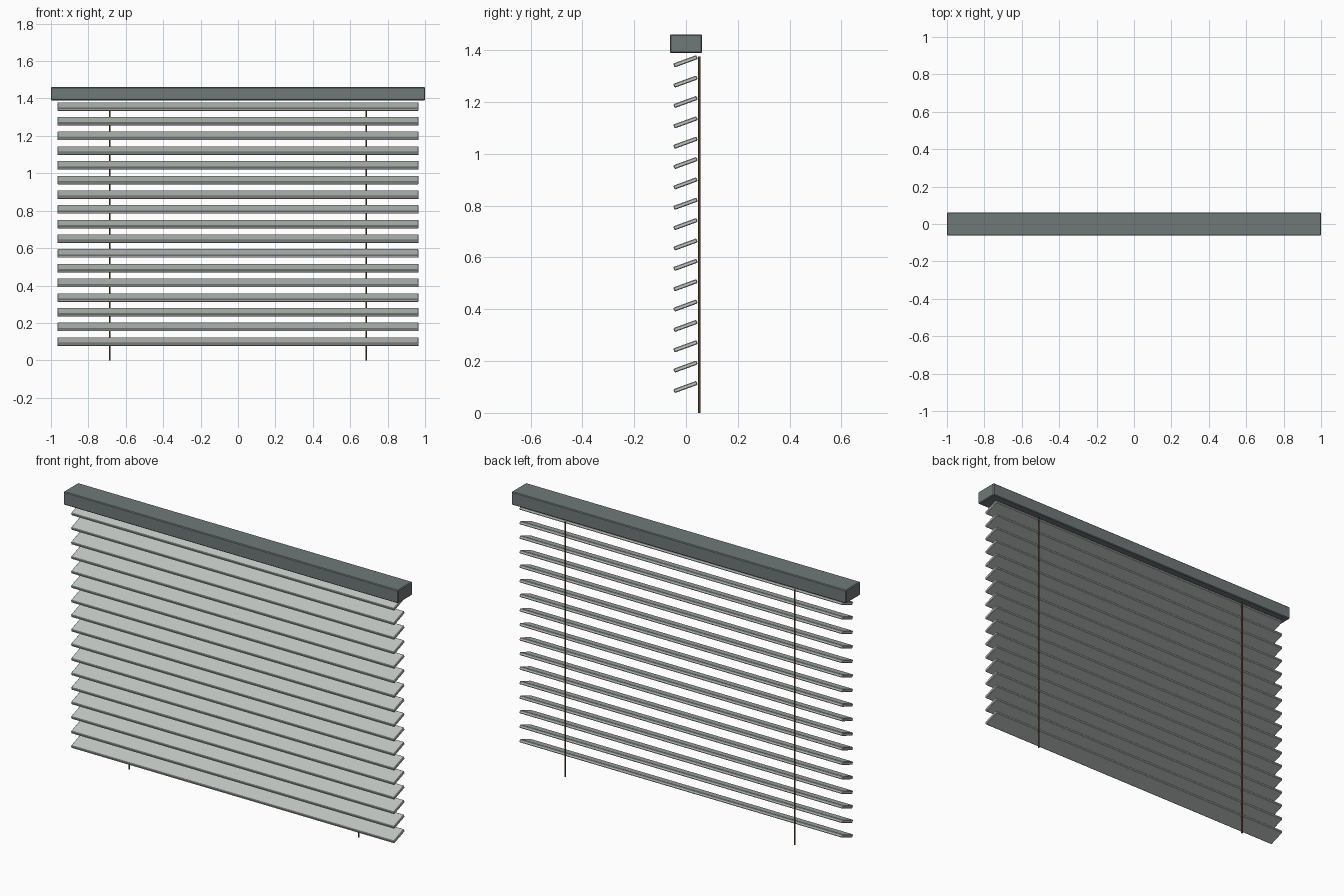
import bpy
from math import radians

if "Cube" in bpy.data.objects:
    bpy.data.objects.remove(bpy.data.objects["Cube"])


def material(name, rgb):
    m = bpy.data.materials.new(name)
    m.diffuse_color = (*rgb, 1)
    m.use_nodes = True
    m.node_tree.nodes["Principled BSDF"].inputs["Base Color"].default_value = m.diffuse_color
    return m


rail_mat = material("dark_grey", (0.16, 0.19, 0.19))
slat_mat = material("pale_grey", (0.52, 0.56, 0.53))
cord_mat = material("brown", (0.16, 0.09, 0.05))


def box(name, loc, size, tilt, bevel, mat):
    bpy.ops.mesh.primitive_cube_add(size=1, location=loc)
    o = bpy.context.object
    o.name = name
    o.scale = size
    bpy.ops.object.transform_apply(location=False, rotation=False, scale=True)
    o.rotation_euler.x = tilt
    b = o.modifiers.new("bevel", 'BEVEL')
    b.width = bevel
    b.segments = 1
    o.data.materials.append(mat)
    return o


# Head rail
box("head_rail", (0, 0, 1.425), (2, 0.125, 0.071), 0, 0.004, rail_mat)

# Tilted slats
SLATS, LOW, HIGH = 17, 0.1, 1.357
for i in range(SLATS):
    z = LOW + (HIGH - LOW) * i / (SLATS - 1)
    box(f"slat_{i + 1}", (0, -0.002, z), (1.932, 0.095, 0.016),
        radians(20), 0.003, slat_mat)

# Cords hanging behind the slats
CORD_TOP = 1.376
for side, x in (("left", -0.686), ("right", 0.686)):
    bpy.ops.mesh.primitive_cylinder_add(vertices=8, radius=0.0045, depth=CORD_TOP,
                                        location=(x, 0.051, CORD_TOP / 2))
    cord = bpy.context.object
    cord.name = f"cord_{side}"
    cord.data.materials.append(cord_mat)
    bpy.ops.object.shade_smooth_by_angle(angle=radians(50))
